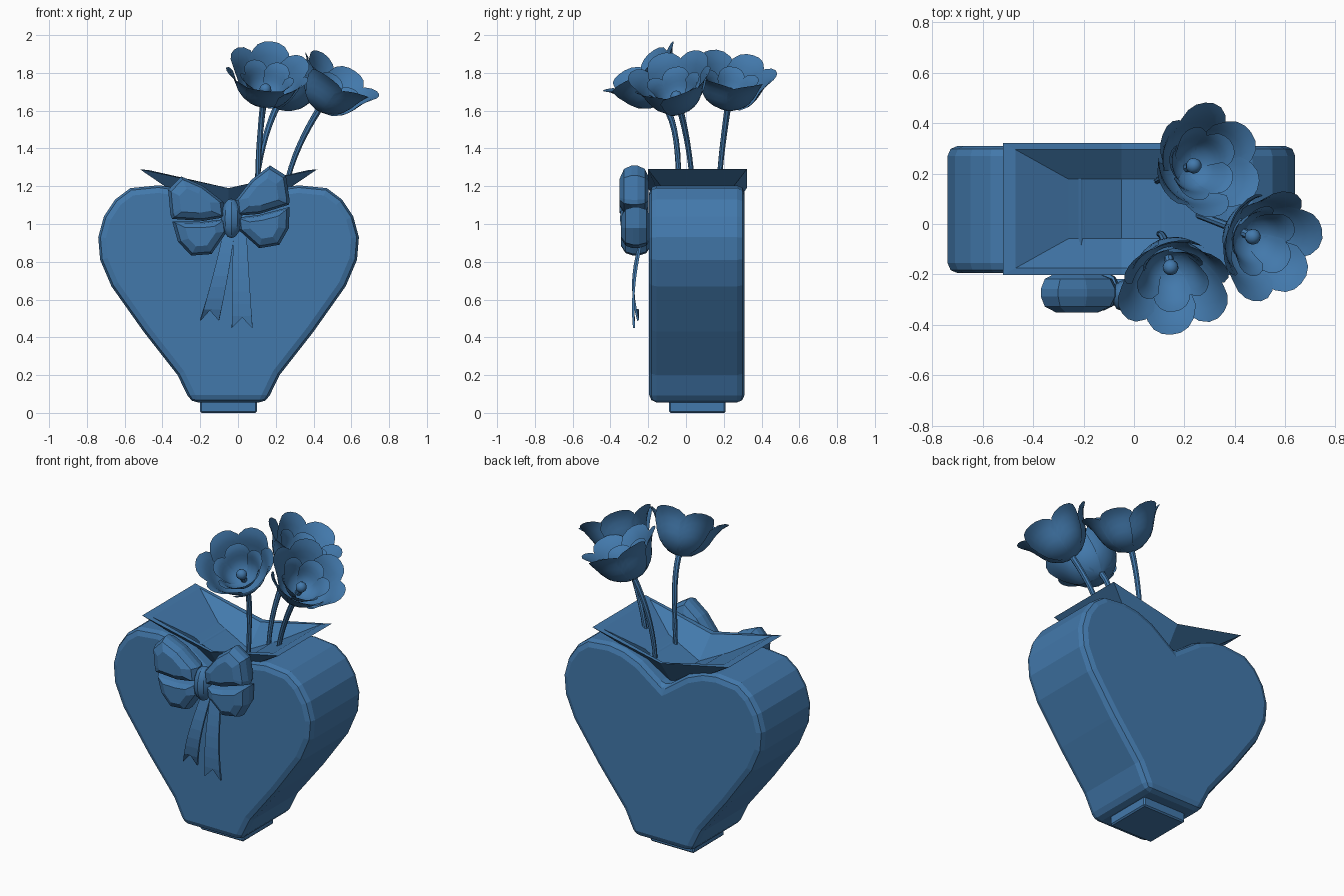
import bpy, bmesh, math
from mathutils import Vector, Matrix

if "Cube" in bpy.data.objects:
    bpy.data.objects.remove(bpy.data.objects["Cube"])

COLOUR = (0.055, 0.19, 0.41, 1)
blue = bpy.data.materials.new("soft_blue")
blue.use_nodes = True
blue.diffuse_color = COLOUR
blue.node_tree.nodes["Principled BSDF"].inputs["Base Color"].default_value = COLOUR


def finish(name, bm, smooth=None, recalc=True):
    if recalc:
        bmesh.ops.recalc_face_normals(bm, faces=bm.faces)
    mesh = bpy.data.meshes.new(name)
    bm.to_mesh(mesh)
    bm.free()
    mesh.materials.append(blue)
    obj = bpy.data.objects.new(name, mesh)
    bpy.context.collection.objects.link(obj)
    if smooth:
        bpy.ops.object.select_all(action='DESELECT')
        obj.select_set(True)
        bpy.context.view_layer.objects.active = obj
        bpy.ops.object.shade_smooth_by_angle(angle=math.radians(smooth))
    return obj


def loft(bm, rings, caps=True):
    """Skin a list of closed rings of points."""
    loops = [[bm.verts.new(p) for p in ring] for ring in rings]
    for a, b in zip(loops, loops[1:]):
        for i in range(len(a)):
            j = (i + 1) % len(a)
            bm.faces.new((a[i], a[j], b[j], b[i]))
    if caps:
        bm.faces.new(loops[0])
        bm.faces.new(loops[-1])
    return loops


def bevel(obj, width, segments):
    mod = obj.modifiers.new("bevel", 'BEVEL')
    mod.width, mod.segments = width, segments
    mod.limit_method = 'ANGLE'
    mod.angle_limit = math.radians(60)


CX, CY = -0.05, 0.06

# Heart-shaped vase body: half outline mirrored about the middle
half = [(0.07, 1.08), (0.16, 1.145), (0.27, 1.19), (0.37, 1.205), (0.52, 1.19),
        (0.60, 1.13), (0.66, 1.04), (0.69, 0.93), (0.68, 0.81), (0.62, 0.67),
        (0.45, 0.43), (0.27, 0.2), (0.2, 0.055)]
outline = [(0, 1.03)] + half + [(-x, z) for x, z in reversed(half)]
bm = bmesh.new()
loft(bm, [[(CX + x, y, z) for x, z in outline] for y in (-0.195, 0.31)])
bevel(finish("heart_vase", bm), 0.04, 2)

# Square foot
bm = bmesh.new()
bmesh.ops.create_cube(bm, size=1, matrix=Matrix.Translation((CX, CY, 0.035))
                      @ Matrix.Diagonal((0.3, 0.3, 0.07, 1)))
bevel(finish("foot", bm), 0.008, 1)


# Flared collar folded in a V around the opening
def collar_ring(hx, hy, z_end, z_mid):
    return [(CX + sx * hx, CY + sy * hy, z_end if sx else z_mid)
            for sx, sy in ((-1, -1), (0, -1), (1, -1), (1, 1), (0, 1), (-1, 1))]


bm = bmesh.new()
loops = loft(bm, [collar_ring(0.22, 0.13, 1.12, 1.0), collar_ring(0.47, 0.262, 1.29, 1.19),
                  collar_ring(0.42, 0.235, 1.285, 1.185), collar_ring(0.21, 0.118, 1.17, 1.06)],
             caps=False)
f = loops[-1]
bm.faces.new((f[0], f[1], f[4], f[5]))
bm.faces.new((f[1], f[2], f[3], f[4]))
finish("collar", bm)

# Bow: puffed lobes mirrored left and right, tilted a little
BOW = Matrix.Translation((-0.035, 0, 1.03)) @ Matrix.Rotation(math.radians(-7), 4, 'Y')


def lobe(name, points, side, y_mid):
    centre = sum((Vector(p) for p in points), Vector((0, 0))) / len(points)
    rings = []
    for scale, dy in ((0.6, 0.075), (0.88, 0.055), (1, 0.015), (1, -0.015), (0.88, -0.055), (0.55, -0.078)):
        ring = []
        for p in points:
            q = centre + (Vector(p) - centre) * scale
            ring.append(BOW @ Vector((side * q.x, y_mid + dy, q.y)))
        rings.append(ring)
    bm = bmesh.new()
    loft(bm, rings)
    finish(name, bm)


upper = [(0.03, 0.01), (0.03, 0.09), (0.13, 0.19), (0.237, 0.253), (0.314, 0.19),
         (0.318, 0.06), (0.312, 0.035), (0.15, 0.005)]
lower = [(0.03, 0.0), (0.15, 0.0), (0.313, 0.022), (0.296, -0.088), (0.235, -0.17),
         (0.127, -0.175), (0.03, -0.065)]
for side, word in ((-1, "right"), (1, "left")):
    lobe("bow_upper_" + word, upper, side, -0.273)
    lobe("bow_lower_" + word, lower, side, -0.265)

# Knot of the bow
bm = bmesh.new()
bmesh.ops.create_uvsphere(bm, u_segments=10, v_segments=8, radius=1,
                          matrix=Matrix.Translation((-0.035, -0.285, 1.03))
                          @ Matrix.Diagonal((0.057, 0.065, 0.105, 1)))
finish("bow_knot", bm, 30)


# Ribbon tails with swallow-tail ends
def tail(name, top, bottom, half_top, half_bottom, phase):
    bm = bmesh.new()
    steps, rows = 8, []
    for i in range(steps + 1):
        t = i / steps
        x = top[0] + (bottom[0] - top[0]) * t ** 1.2
        z = top[1] + (bottom[1] - top[1]) * t
        w = half_top + (half_bottom - half_top) * t
        y = -0.225 - 0.055 * math.sin(t * phase)
        notch = 0.055 if i == steps else 0
        rows.append([bm.verts.new((x + s * w, y, z + (notch if s == 0 else 0))) for s in (-1, 0, 1)])
    for a, b in zip(rows, rows[1:]):
        for k in (0, 1):
            bm.faces.new((a[k], a[k + 1], b[k + 1], b[k]))
    obj = finish(name, bm)
    mod = obj.modifiers.new("thickness", 'SOLIDIFY')
    mod.thickness, mod.offset = 0.012, 0


tail("ribbon_tail_right", (-0.05, 0.96), (-0.15, 0.49), 0.03, 0.05, 2.6)
tail("ribbon_tail_left", (0.01, 0.96), (0.022, 0.45), 0.035, 0.055, 2.0)

# Flowers: stem, two rings of curled petals and a round centre
CUP = [(0.012, 0), (0.075, 0.02), (0.125, 0.06), (0.155, 0.11), (0.175, 0.165), (0.2, 0.215), (0.235, 0.25)]


def cup_at(t):
    t = max(0, min(t, 1)) * (len(CUP) - 1)
    i = min(int(t), len(CUP) - 2)
    return Vector(CUP[i]).lerp(Vector(CUP[i + 1]), t - i)


def petals(bm, frame, count, scale, turn, spread):
    cols, rows = 8, 8
    for n in range(count):
        grid = []
        layer = 1 + 0.05 * (n % 2)
        for j in range(rows + 1):
            line = []
            for i in range(cols + 1):
                u = 2 * i / cols - 1
                r, h = cup_at(j / rows * (1 - 0.3 * abs(u) ** 2.5))
                a = turn + n * math.tau / count + u * spread
                r *= scale * layer * (1 - 0.04 * u)
                line.append(bm.verts.new(frame @ Vector((r * math.cos(a), r * math.sin(a), h * scale))))
            grid.append(line)
        for a, b in zip(grid, grid[1:]):
            for i in range(cols):
                bm.faces.new((a[i], a[i + 1], b[i + 1], b[i]))


def flower(name, root, base, rim, turn):
    root, base, rim = Vector(root), Vector(base), Vector(rim)
    axis = (rim - base).normalized()
    frame = Matrix.Translation(base) @ axis.to_track_quat('Z', 'Y').to_matrix().to_4x4()
    bm = bmesh.new()
    petals(bm, frame, 6, 0.95, turn, 0.66)
    petals(bm, frame @ Matrix.Translation((0, 0, 0.025)), 5, 0.62, turn + 0.5, 0.72)
    finish(name + "_petals", bm, 40, recalc=False)
    bm = bmesh.new()
    bmesh.ops.create_uvsphere(bm, u_segments=10, v_segments=6, radius=0.032,
                              matrix=frame @ Matrix.Translation((0, 0, 0.09)))
    bmesh.ops.create_cone(bm, segments=8, radius1=0.02, radius2=0.015, depth=0.09,
                          matrix=frame @ Matrix.Translation((0, 0, 0.045)))
    finish(name + "_centre", bm, 40)

    # Curved stem arriving along the flower axis
    c1 = root + Vector((0, 0, 0.22))
    c2 = base - axis * 0.16
    rings = []
    for k in range(11):
        t = k / 10
        s = 1 - t
        p = root * s ** 3 + c1 * 3 * s * s * t + c2 * 3 * s * t * t + base * t ** 3
        d = (c1 - root) * s * s + (c2 - c1) * 2 * s * t + (base - c2) * t * t
        q = d.to_track_quat('Z', 'Y')
        rad = 0.012 + 0.006 * t
        rings.append([p + q @ Vector((rad * math.cos(m * math.tau / 8), rad * math.sin(m * math.tau / 8), 0))
                      for m in range(8)])
    bm = bmesh.new()
    loft(bm, rings)
    finish(name + "_stem", bm, 40)


flower("front_flower", (0.10, -0.04, 1.05), (0.135, -0.12, 1.64), (0.165, -0.27, 1.85), 0.3)
flower("back_flower", (0.09, 0.17, 1.05), (0.20, 0.22, 1.61), (0.30, 0.25, 1.83), 0.8)
flower("left_flower", (0.24, 0.04, 1.05), (0.425, -0.03, 1.60), (0.55, -0.085, 1.80), 0.1)
